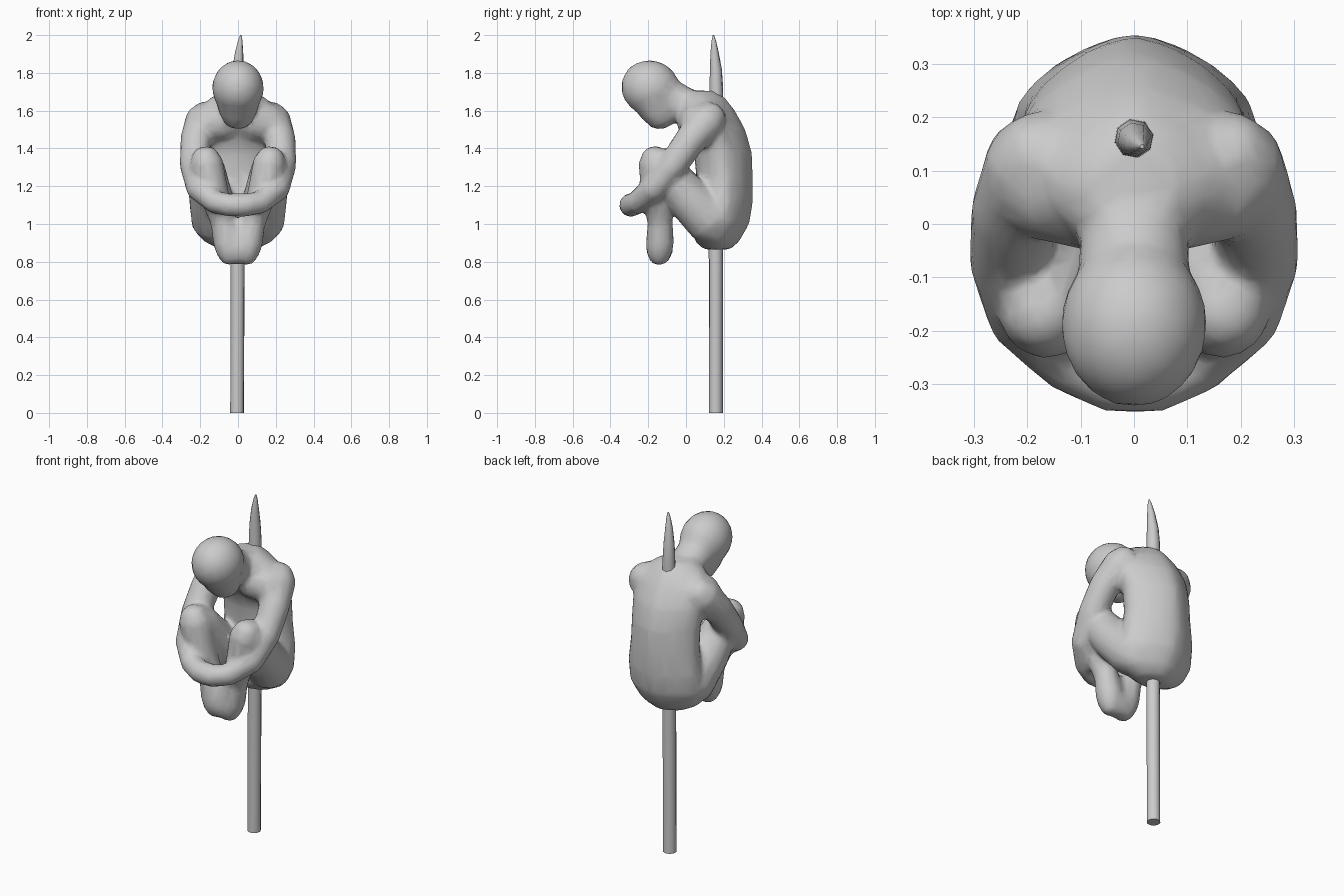
import bpy, bmesh, math
from mathutils import Vector, Matrix

if "Cube" in bpy.data.objects:
    bpy.data.objects.remove(bpy.data.objects["Cube"])


def skin_rings(bm, rings):
    """Join a list of vertex rings into a closed skin."""
    loops = [[bm.verts.new(p) for p in ring] for ring in rings]
    for a, b in zip(loops, loops[1:]):
        n = len(a)
        for i in range(n):
            bm.faces.new((a[i], a[(i + 1) % n], b[(i + 1) % n], b[i]))
    bm.faces.new(loops[0][::-1])
    bm.faces.new(loops[-1])


def tube(bm, pts, sides=14, round_ends=True):
    """Tube of varying radius along points (x, y, z, r)."""
    c = [Vector(p[:3]) for p in pts]
    r = [p[3] for p in pts]
    last = len(c) - 1
    u = Vector((1, 0.2, 0.1))
    rings = []
    for i in range(len(c)):
        t = (c[min(i + 1, last)] - c[max(i - 1, 0)]).normalized()
        u = (u - t * u.dot(t)).normalized()
        v = t.cross(u)

        def ring(off, k):
            return [c[i] + t * off * r[i] + (u * math.cos(a) + v * math.sin(a)) * r[i] * k
                    for a in (2 * math.pi * j / sides for j in range(sides))]
        if i == 0 and round_ends:
            rings += [ring(-0.95, 0.3), ring(-0.7, 0.7)]
        rings.append(ring(0, 1))
        if i == last and round_ends:
            rings += [ring(0.7, 0.7), ring(0.95, 0.3)]
    skin_rings(bm, rings)


def ball(bm, centre, size, tilt=0.0):
    m = (Matrix.Translation(centre) @ Matrix.Rotation(tilt, 4, 'X')
         @ Matrix.Diagonal((*size, 1)))
    bmesh.ops.create_uvsphere(bm, u_segments=20, v_segments=12, radius=1, matrix=m)


def torso_ring(z, yc, rx, ry, n=24):
    """Ellipse whose back half narrows towards the spine."""
    ring = []
    for j in range(n):
        a = 2 * math.pi * j / n
        x, y = math.cos(a), math.sin(a)
        if y > 0:
            x = math.copysign(abs(x) ** 1.3, x)
            y = y ** 1.3
        ring.append(Vector((rx * x, yc + ry * y, z)))
    return ring


def finish(bm, name):
    bmesh.ops.recalc_face_normals(bm, faces=bm.faces)
    me = bpy.data.meshes.new(name)
    bm.to_mesh(me)
    bm.free()
    ob = bpy.data.objects.new(name, me)
    bpy.context.collection.objects.link(ob)
    return ob


def shade(ob, angle):
    bpy.ops.object.select_all(action='DESELECT')
    ob.select_set(True)
    bpy.context.view_layer.objects.active = ob
    bpy.ops.object.shade_smooth_by_angle(angle=math.radians(angle))


bm = bmesh.new()

# Torso: stacked sections (z, centre y, half width, half depth)
torso = [(0.865, .165, .10, .07), (0.91, .165, .185, .12), (1.0, .185, .23, .15),
         (1.12, .205, .225, .15), (1.25, .205, .208, .15), (1.38, .195, .208, .154),
         (1.5, .155, .225, .16), (1.6, .11, .215, .15), (1.665, .085, .15, .125),
         (1.705, .075, .08, .08)]
skin_rings(bm, [torso_ring(*t) for t in torso])

# Neck and bowed head
tube(bm, [(0, .08, 1.59, .10), (0, .0, 1.62, .10), (0, -.11, 1.675, .108)])
tube(bm, [(0, -.2, 1.725, .128), (0, -.142, 1.605, .107)], round_ends=True)
ball(bm, (0, -.188, 1.72), (.138, .157, .146), math.radians(-20))

# Fill between the feet
tube(bm, [(0, -.137, .99, .045), (0, -.14, .86, .075)])

for s in (1, -1):
    # Front of the shoulder
    tube(bm, [(s * .06, .05, 1.545, .105), (s * .17, .075, 1.535, .105)])
    # Arm wrapped around the shins
    tube(bm, [(s * .18, .115, 1.55, .10), (s * .224, .02, 1.44, .084),
              (s * .232, -.07, 1.31, .078), (s * .205, -.175, 1.185, .07),
              (s * .12, -.258, 1.115, .061), (s * .04, -.291, 1.10, .063),
              (-s * .01, -.292, 1.10, .063)])
    # Thigh
    tube(bm, [(s * .118, .13, 1.015, .13), (s * .146, .0, 1.15, .117),
              (s * .166, -.12, 1.305, .095)])
    # Shin and foot
    tube(bm, [(s * .168, -.163, 1.325, .09), (s * .13, -.16, 1.17, .080),
              (s * .08, -.137, 1.01, .067), (s * .056, -.138, .90, .076),
              (s * .046, -.142, .848, .068)])

# Blend the limbs into one low-poly smooth figure
figure = finish(bm, "crouching_figure")
m = figure.modifiers.new("blend", 'REMESH')
m.mode = 'VOXEL'
m.voxel_size = 0.012
m = figure.modifiers.new("soften", 'SMOOTH')
m.factor = 0.5
m.iterations = 14
m = figure.modifiers.new("reduce", 'DECIMATE')
m.ratio = 0.1
bpy.context.view_layer.objects.active = figure
figure.select_set(True)
for name in ("blend", "soften", "reduce"):
    bpy.ops.object.modifier_apply(modifier=name)
shade(figure, 80)

# Pole below the figure
bm = bmesh.new()
tube(bm, [(-.005, .158, 0, .037), (-.003, .158, .45, .037), (-.001, .158, .90, .038)],
     sides=10, round_ends=False)
shade(finish(bm, "pole"), 50)

# Curved spike above the back
bm = bmesh.new()
tube(bm, [(0, .16, 1.64, .038), (0, .16, 1.74, .036), (.001, .158, 1.82, .032),
          (.006, .151, 1.91, .022), (.012, .147, 1.97, .012), (.015, .145, 2.0, .004)],
     sides=8, round_ends=False)
shade(finish(bm, "spike"), 60)
